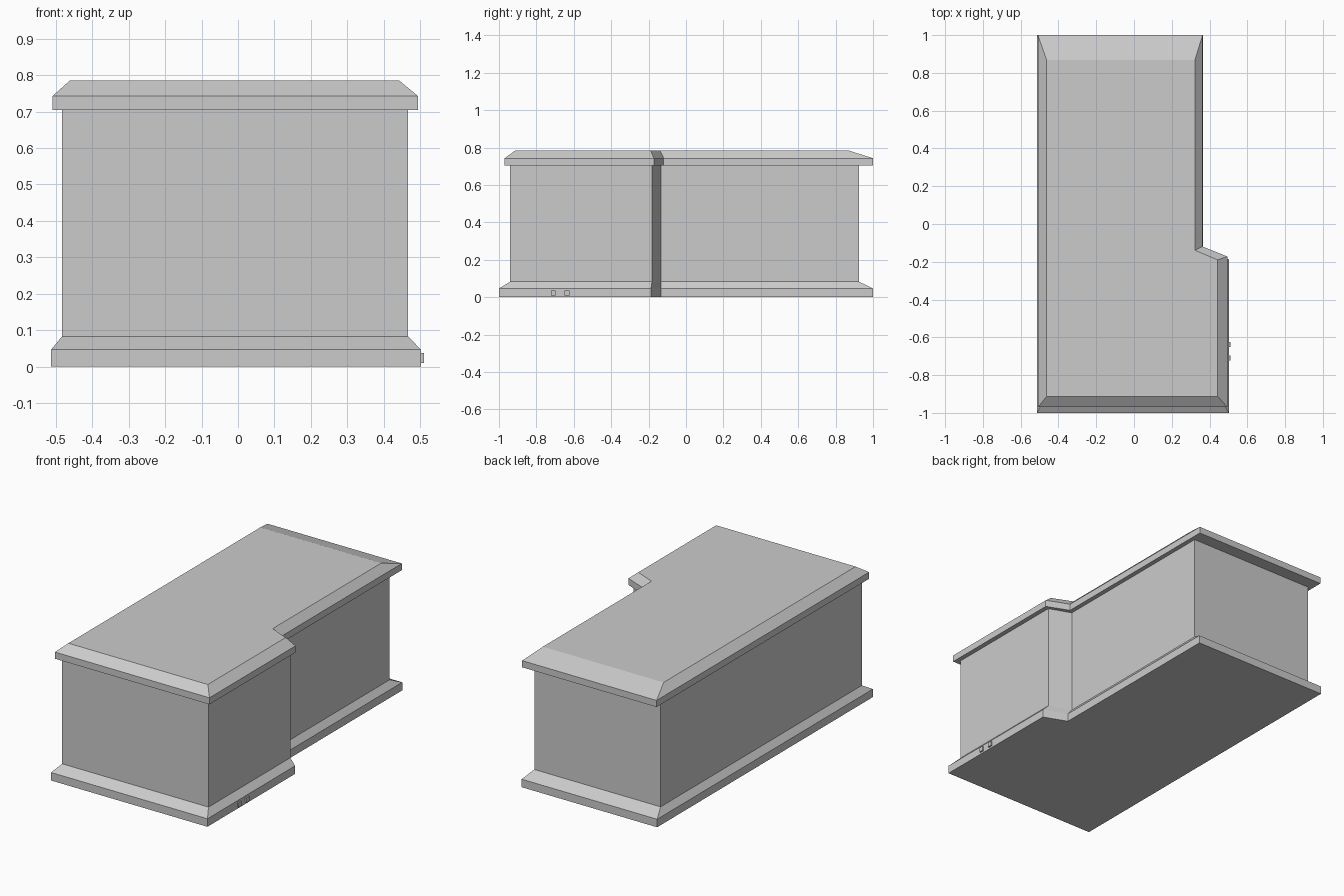
import bpy, bmesh

cube = bpy.data.objects.get("Cube")
if cube:
    bpy.data.objects.remove(cube, do_unlink=True)

# Single plain grey
grey = bpy.data.materials.new("plain_grey")
grey.use_nodes = True
colour = (0.6, 0.6, 0.6, 1)
grey.diffuse_color = colour
grey.node_tree.nodes["Principled BSDF"].inputs["Base Color"].default_value = colour


def outline(left, narrow, wide, front, back, step_wide, step_narrow):
    """Plan with a wide front part, a slanted step and a narrow rear."""
    return [(left, front), (wide, front), (wide, step_wide),
            (narrow, step_narrow), (narrow, back), (left, back)]


def loft(name, layers):
    """Solid made by joining (height, outline) layers from bottom to top."""
    bm = bmesh.new()
    rings = [[bm.verts.new((x, y, z)) for x, y in plan] for z, plan in layers]
    count = len(rings[0])
    for low, high in zip(rings, rings[1:]):
        for i in range(count):
            j = (i + 1) % count
            bm.faces.new((low[i], low[j], high[j], high[i]))
    bm.faces.new(rings[0][::-1])
    bm.faces.new(rings[-1])
    bmesh.ops.recalc_face_normals(bm, faces=bm.faces)
    mesh = bpy.data.meshes.new(name)
    bm.to_mesh(mesh)
    bm.free()
    mesh.materials.append(grey)
    obj = bpy.data.objects.new(name, mesh)
    bpy.context.collection.objects.link(obj)
    return obj


plinth = outline(-0.513, 0.366, 0.502, -1.0, 1.0, -0.187, -0.134)
wall = outline(-0.483, 0.337, 0.467, -0.94, 0.925, -0.182, -0.134)
eave = outline(-0.509, 0.363, 0.494, -0.97, 1.0, -0.172, -0.119)
crown = outline(-0.462, 0.322, 0.443, -0.912, 0.867, -0.19, -0.139)

# Plinth, walls and bevelled roof slab
loft("base_plinth", [(0, plinth), (0.047, plinth), (0.083, wall)])
loft("walls", [(0.083, wall), (0.704, wall)])
loft("roof", [(0.704, eave), (0.743, eave), (0.785, crown)])

# Two small blocks on the side of the plinth
for name, y in (("front_side_block", -0.71), ("rear_side_block", -0.637)):
    a, b = y - 0.013, y + 0.013
    block = [(0.49, a), (0.511, a), (0.511, b), (0.49, b)]
    loft(name, [(0.01, block), (0.037, block)])
